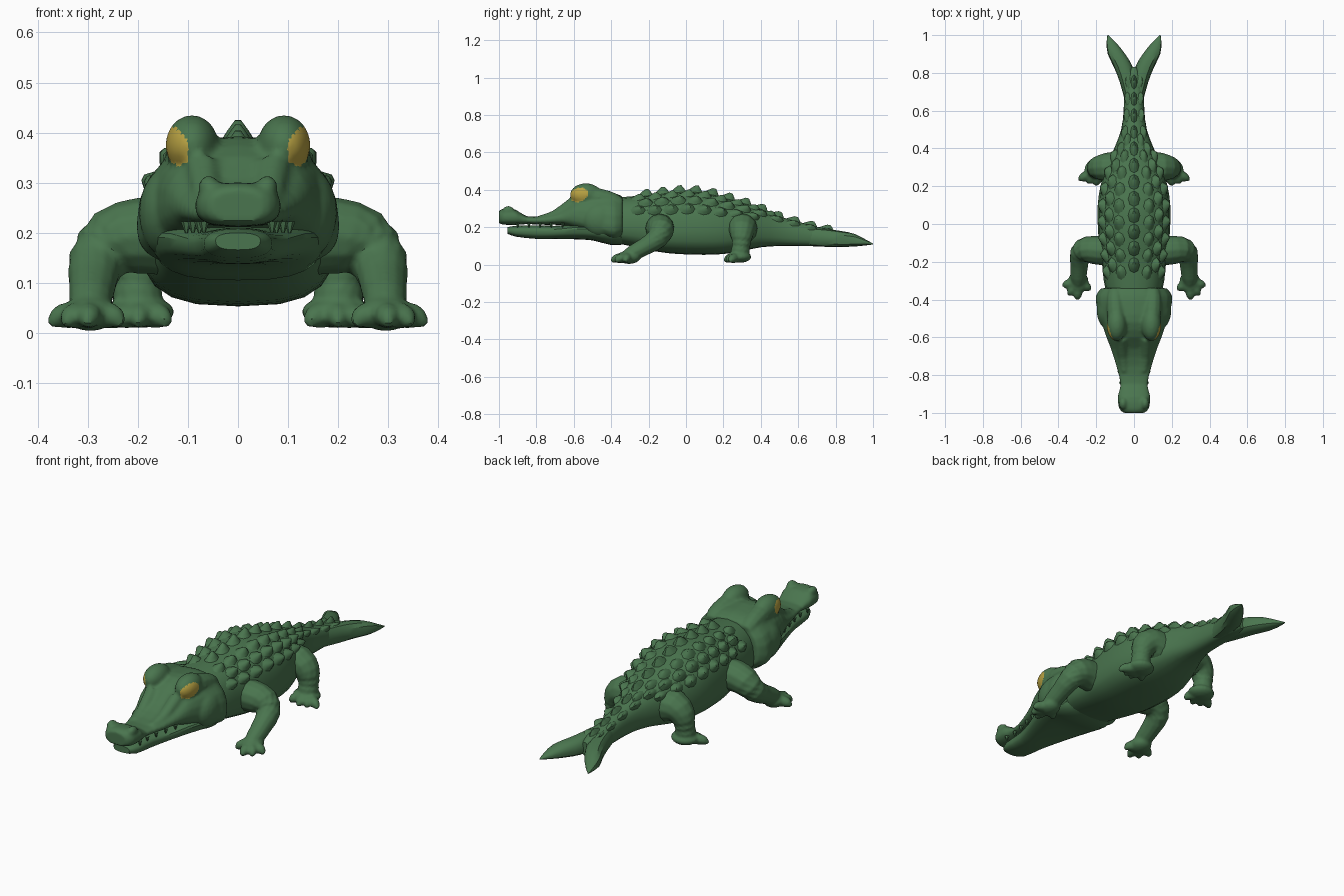
import bpy, bmesh, math
from mathutils import Vector, Matrix

cube = bpy.data.objects.get("Cube")
if cube:
    bpy.data.objects.remove(cube, do_unlink=True)


def material(name, rgb):
    m = bpy.data.materials.new(name)
    m.use_nodes = True
    m.diffuse_color = (*rgb, 1)
    m.node_tree.nodes["Principled BSDF"].inputs["Base Color"].default_value = (*rgb, 1)
    return m


GREEN = material("hide green", (0.068, 0.178, 0.077))
YELLOW = material("eye yellow", (0.48, 0.36, 0.055))


def finish(name, bm, mirror=False, angle=32, paint=None):
    """Turn a bmesh into a shaded, coloured object."""
    bmesh.ops.recalc_face_normals(bm, faces=bm.faces)
    bm.normal_update()
    for e in bm.edges:
        e.smooth = e.calc_face_angle(0) < math.radians(angle)
    for f in bm.faces:
        f.smooth = True
        if paint and paint(f.calc_center_median()):
            f.material_index = 1
    mesh = bpy.data.meshes.new(name)
    bm.to_mesh(mesh)
    bm.free()
    mesh.materials.append(GREEN)
    mesh.materials.append(YELLOW)
    ob = bpy.data.objects.new(name, mesh)
    bpy.context.collection.objects.link(ob)
    if mirror:
        mod = ob.modifiers.new("Mirror", 'MIRROR')
        mod.use_mirror_merge = False
    return ob


def fuse(bm, voxel, rounds):
    """Melt overlapping shapes into one softly blended surface."""
    ob = finish("fusing", bm)
    ob.modifiers.new("Remesh", 'REMESH').voxel_size = voxel
    soft = ob.modifiers.new("Smooth", 'SMOOTH')
    soft.iterations = rounds
    deps = bpy.context.evaluated_depsgraph_get()
    out = bmesh.new()
    out.from_mesh(ob.evaluated_get(deps).to_mesh())
    mesh = ob.data
    bpy.data.objects.remove(ob, do_unlink=True)
    bpy.data.meshes.remove(mesh)
    return out


def both_sides(bm):
    """Copy everything built so far to the other side."""
    copy = bmesh.ops.duplicate(bm, geom=bm.verts[:] + bm.edges[:] + bm.faces[:])["geom"]
    for v in copy:
        if isinstance(v, bmesh.types.BMVert):
            v.co.x *= -1


def skin(bm, rings):
    """Bridge a list of point rings and cap both ends."""
    loops = [[bm.verts.new(p) for p in ring] for ring in rings]
    for a, b in zip(loops, loops[1:]):
        for i in range(len(a)):
            j = (i + 1) % len(a)
            bm.faces.new((a[i], a[j], b[j], b[i]))
    bm.faces.new(loops[0])
    bm.faces.new(loops[-1][::-1])


def smooth_rows(rows, steps):
    """Catmull-Rom interpolation of number tuples."""
    out = []
    for i in range(len(rows) - 1):
        quad = (rows[max(i - 1, 0)], rows[i], rows[i + 1], rows[min(i + 2, len(rows) - 1)])
        for s in range(steps):
            t = s / steps
            out.append([0.5 * (2 * b + (c - a) * t + (2 * a - 5 * b + 4 * c - d) * t * t
                               + (3 * b - a - 3 * c + d) * t ** 3) for a, b, c, d in zip(*quad)])
    return out + [list(rows[-1])]


def rim(row, ang):
    """Point on a section (y, half width, bottom, widest, top, centre x), boxier below."""
    y, w, zb, zm, zt, cx = row
    c, s = math.cos(ang), math.sin(ang)
    power = lambda v: math.copysign(abs(v) ** (2 / (2.3 if s > 0 else 2.8)), v)
    return Vector((cx + w * power(c), y, zm + (zt - zm if s > 0 else zm - zb) * power(s)))


def loft(bm, rows, sides=24, steps=2):
    rows = [tuple(r) + (0,) * (6 - len(r)) for r in rows]
    skin(bm, [[rim(r, math.tau * i / sides) for i in range(sides)] for r in smooth_rows(rows, steps)])


def limb(bm, path, sides=10, steps=2):
    """Round tapering tube through (x, y, z, radius) points."""
    pts = smooth_rows(path, steps)
    rings = []
    for i, p in enumerate(pts):
        way = Vector(pts[min(i + 1, len(pts) - 1)][:3]) - Vector(pts[max(i - 1, 0)][:3])
        rot = way.to_track_quat('Z', 'Y').to_matrix()
        rings.append([Vector(p[:3]) + rot @ Vector((math.cos(a), math.sin(a), 0)) * p[3]
                      for a in (math.tau * k / sides for k in range(sides))])
    skin(bm, rings)


def blob(bm, centre, size):
    mat = Matrix.Translation(centre) @ Matrix.Diagonal((*size, 1))
    bmesh.ops.create_uvsphere(bm, u_segments=20, v_segments=12, radius=1, matrix=mat)


# Trunk and tail root
BODY = [(-.45, .13, .13, .2, .35), (-.3, .16, .1, .2, .365), (-.2, .17, .078, .19, .372),
        (-.1, .185, .062, .18, .385), (0, .192, .055, .18, .393), (.1, .192, .053, .18, .386),
        (.2, .178, .057, .18, .36), (.3, .148, .073, .19, .333), (.4, .105, .093, .19, .3),
        (.5, .068, .1, .18, .258), (.6, .055, .1, .165, .23), (.7, .052, .098, .15, .203),
        (.78, .045, .095, .14, .187), (.83, .015, .1, .135, .17)]
bm = bmesh.new()
loft(bm, BODY, 20)
finish("body", bm)

# Forked tail end
bm = bmesh.new()
loft(bm, [(.64, .03, .105, .15, .2, .015), (.75, .04, .095, .14, .19, .035),
          (.83, .05, .095, .13, .18, .056), (.9, .046, .097, .13, .165, .093),
          (.96, .025, .103, .12, .135, .12), (1, .002, .108, .11, .113, .139)], sides=12)
finish("tail_fork", bm, mirror=True)

# Head: brows, ridges, cheeks and nostrils melted into the skull and upper jaw
bm = bmesh.new()
blob(bm, (.092, -.535, .375), (.053, .085, .06))
limb(bm, [(.088, -.55, .37, .05), (.095, -.46, .358, .05), (.1, -.39, .34, .045), (.1, -.35, .32, .035)])
blob(bm, (.14, -.455, .24), (.058, .1, .09))
blob(bm, (.058, -.95, .29), (.022, .032, .024))
limb(bm, [(.07, -.6, .33, .035), (.06, -.7, .262, .03), (.05, -.78, .245, .02)])
both_sides(bm)
loft(bm, [(-1, .055, .22, .255, .288), (-.975, .08, .214, .255, .3), (-.91, .086, .212, .255, .295),
          (-.85, .072, .217, .24, .258), (-.75, .095, .213, .24, .266), (-.66, .123, .212, .25, .303),
          (-.6, .146, .19, .26, .353), (-.52, .172, .17, .24, .39), (-.44, .197, .14, .22, .39),
          (-.38, .202, .125, .21, .382), (-.34, .175, .14, .22, .365)])


def is_eye(p):
    dy, dz = p.y + .574, p.z - .373
    outward = abs(p.x) > .1 + max(0, dz) * .3
    return outward and ((dy - .4 * dz) / .05) ** 2 + ((dz + .1 * dy) / .039) ** 2 < 1


finish("head_and_eyes", fuse(bm, .008, 4), paint=is_eye)

# Lower jaw
bm = bmesh.new()
loft(bm, [(-.955, .045, .166, .185, .2), (-.91, .068, .15, .18, .208), (-.8, .076, .138, .18, .21),
          (-.7, .103, .138, .18, .208), (-.6, .138, .136, .19, .217), (-.5, .167, .13, .19, .22),
          (-.4, .17, .105, .19, .22), (-.32, .13, .11, .19, .22)])
finish("lower_jaw", bm)

# Small teeth hanging over the lower lip
bm = bmesh.new()
for i in range(5):
    y = -.9 + .06 * i
    x = .068 + max(0, y + .82) * .22
    limb(bm, [(x, y, .222, .011), (x, y, .2, .003)], 6, 1)
finish("teeth", bm, mirror=True)


# Rows of keeled back scutes following the body surface
def section(y):
    for a, b in zip(BODY, BODY[1:]):
        if a[0] <= y <= b[0]:
            t = (y - a[0]) / (b[0] - a[0])
            return tuple(p + (q - p) * t for p, q in zip(a, b)) + (0,)


def scute(bm, y, deg, length, width, height):
    row, ang = section(y), math.radians(deg)
    p = rim(row, ang)
    across = rim(row, ang + .05) - rim(row, ang - .05)
    along = rim(section(y + .03), ang) - rim(section(y - .03), ang)
    n = along.cross(across).normalized()
    if n.dot(p - Vector((0, y, row[3]))) < 0:
        n = -n
    along.normalize()
    side = along.cross(n)
    base = [p - n * .01 + along * math.cos(a) * length + side * math.sin(a) * width
            for a in (math.tau * k / 8 for k in range(8))]
    shoulder = [p + n * height * .55 + along * length * .12 + (q - p) * .6 for q in base]
    keel = [p + n * height + along * length * .25 + (q - p) * .18 for q in base]
    skin(bm, [base, shoulder, keel])


for name, deg, start, end, height in (("centre_scutes", 90, -.22, .77, .036),
                                      ("inner_scutes", 68, -.26, .45, .024),
                                      ("outer_scutes", 49, -.22, .77, .03),
                                      ("flank_scutes", 31, -.26, .36, .026)):
    bm = bmesh.new()
    y = start
    while y < end:
        k = section(y)[1] / .19
        scute(bm, y, deg, .05, .014 + .022 * k, height * (.55 + .45 * k))
        y += .088
    finish(name, bm, mirror=deg != 90, angle=50)


# Legs, feet and clawed toes
def leg(name, path, foot, size, toes):
    bm = bmesh.new()
    limb(bm, path, 12, 2)
    blob(bm, foot, size)
    for x, y in toes:
        mid = (Vector(foot) + Vector((x, y, .03))) / 2
        limb(bm, [(*foot, .026), (mid.x, mid.y, .036, .028),
                  (mid.x * .35 + x * .65, mid.y * .35 + y * .65, .029, .022), (x, y, .015, .008)], 8)
    finish(name, fuse(bm, .007, 3), mirror=True)


leg("front_leg", [(.1, -.135, .19, .082), (.19, -.14, .195, .077), (.25, -.135, .18, .07),
                  (.283, -.155, .14, .058), (.29, -.215, .1, .048), (.294, -.28, .065, .043),
                  (.295, -.32, .045, .032)],
    (.295, -.305, .04), (.054, .062, .036),
    [(.375, -.325), (.345, -.375), (.3, -.398), (.232, -.345)])
leg("rear_leg", [(.09, .3, .19, .085), (.15, .3, .193, .077), (.188, .298, .16, .063),
                 (.2, .295, .11, .052), (.2, .288, .06, .05), (.2, .285, .04, .045)],
    (.195, .285, .042), (.068, .064, .032),
    [(.292, .235), (.245, .218), (.2, .207), (.14, .225)])
